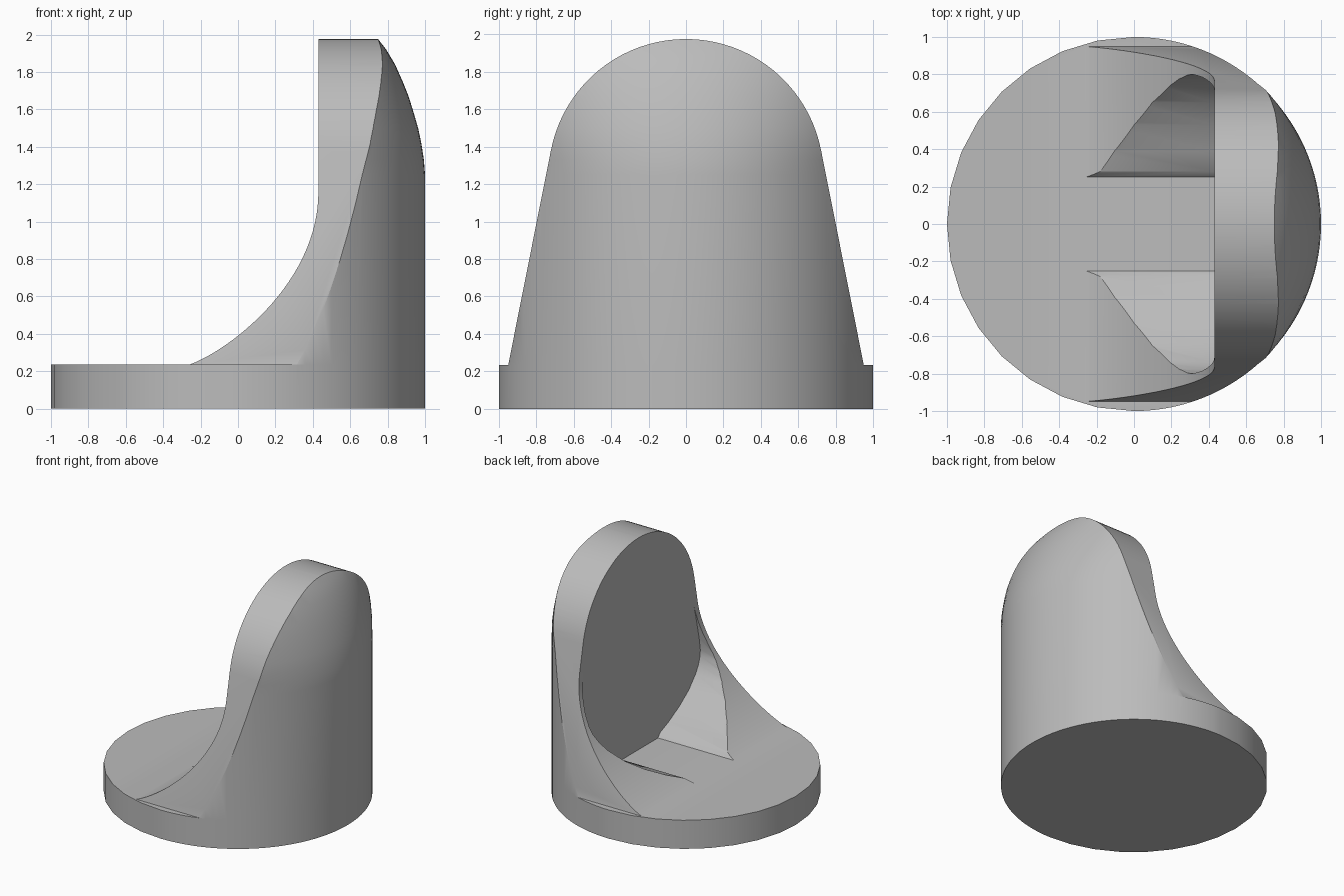
import bpy, bmesh, math
from mathutils import Vector
from mathutils.geometry import interpolate_bezier

cube = bpy.data.objects.get("Cube")
if cube:
    bpy.data.objects.remove(cube, do_unlink=True)

BASE_TOP = 0.235
FACE_X = 0.43

grey = bpy.data.materials.new("plain_grey")
grey.use_nodes = True
grey.diffuse_color = (0.5, 0.5, 0.5, 1)
grey.node_tree.nodes["Principled BSDF"].inputs["Base Color"].default_value = (0.5, 0.5, 0.5, 1)


def loft(name, rings):
    """Closed solid through rings holding equal numbers of points."""
    bm = bmesh.new()
    loops = [[bm.verts.new(p) for p in ring] for ring in rings]
    n = len(loops[0])
    for a, b in zip(loops, loops[1:]):
        for i in range(n):
            j = (i + 1) % n
            bm.faces.new((a[i], a[j], b[j], b[i]))
    bm.faces.new(loops[0][::-1])
    bm.faces.new(loops[-1])
    bmesh.ops.recalc_face_normals(bm, faces=bm.faces)
    mesh = bpy.data.meshes.new(name)
    bm.to_mesh(mesh)
    bm.free()
    mesh.materials.append(grey)
    obj = bpy.data.objects.new(name, mesh)
    bpy.context.collection.objects.link(obj)
    return obj


def combine(target, tool, operation):
    """Apply a boolean and discard the tool."""
    bpy.context.view_layer.objects.active = target
    mod = target.modifiers.new(operation, "BOOLEAN")
    mod.operation, mod.object, mod.solver = operation, tool, "EXACT"
    bpy.ops.object.modifier_apply(modifier=mod.name)
    bpy.data.objects.remove(tool, do_unlink=True)


# Plan outline: fine steps behind the wall, coarser on the open side
fine = [math.radians(a) for a in range(-90, 90, 3)]
coarse = [math.pi / 2 + math.pi * i / 16 for i in range(16)]
plan = [(math.cos(a), math.sin(a)) for a in fine + coarse]


def ring(z, p=1, q=1):
    return [(p * x, q * y, z) for x, y in plan]


# Round base
base = loft("round_base", [ring(0), ring(BASE_TOP)])

# Upright body: cylinder rising into a bulging dome (height, depth, width)
dome = [(1.25, 1, 1), (1.33, 0.994, 1.01), (1.42, 0.98, 1.03), (1.5, 0.963, 1.04),
        (1.58, 0.94, 1.05), (1.67, 0.912, 1.06), (1.75, 0.88, 1.07), (1.84, 0.84, 1.08),
        (1.92, 0.792, 1.1), (1.975, 0.75, 1.12), (2.05, 0.68, 1.12)]
body = loft("upright_body", [ring(BASE_TOP)] + [ring(*d) for d in dome])

# Tapered, round-topped outline across the width
arc = [(0.735 * math.cos(a), 1.24 + 0.735 * math.sin(a))
       for a in (math.radians(11 + 158 * i / 40) for i in range(41))]
bell = [(0.996, 0)] + arc + [(-0.996, 0)]
combine(body, loft("bell_cutter", [[(x, y, z) for y, z in bell] for x in (-1.5, 1.5)]), "INTERSECT")

# Swept front outline running down onto the base
sweep = interpolate_bezier(Vector((-0.26, BASE_TOP, 0)), Vector((-0.05, 0.31, 0)),
                           Vector((0.43, 0.67, 0)), Vector((FACE_X, 1.16, 0)), 28)
side = [(-0.4, 0)] + [(-0.4, 0.19)] + [(p.x, p.y) for p in sweep]
side += [(FACE_X, 2.3), (1.5, 2.3), (1.5, 0)]
combine(body, loft("sweep_cutter", [[(x, y, z) for x, z in side] for y in (-1.5, 1.5)]), "INTERSECT")

# Rounded pocket between the two side wings
half = [(0.22, 0.2), (0.28, 0.27), (0.39, 0.315), (0.53, 0.39), (0.65, 0.475), (0.74, 0.575),
        (0.775, 0.635), (0.797, 0.7), (0.8, 0.75), (0.785, 0.85), (0.76, 0.96),
        (0.74, 1.05), (0.7, 1.2)]
pocket = half + [(-y, z) for y, z in reversed(half)]
combine(body, loft("pocket_cutter", [[(x, y, z) for y, z in pocket] for x in (-1, FACE_X)]), "DIFFERENCE")

# Join body and base into one solid
combine(base, body, "UNION")
base.name = "base_with_upright"

bpy.ops.object.select_all(action="DESELECT")
base.select_set(True)
bpy.context.view_layer.objects.active = base
bpy.ops.object.shade_smooth_by_angle(angle=math.radians(30))
